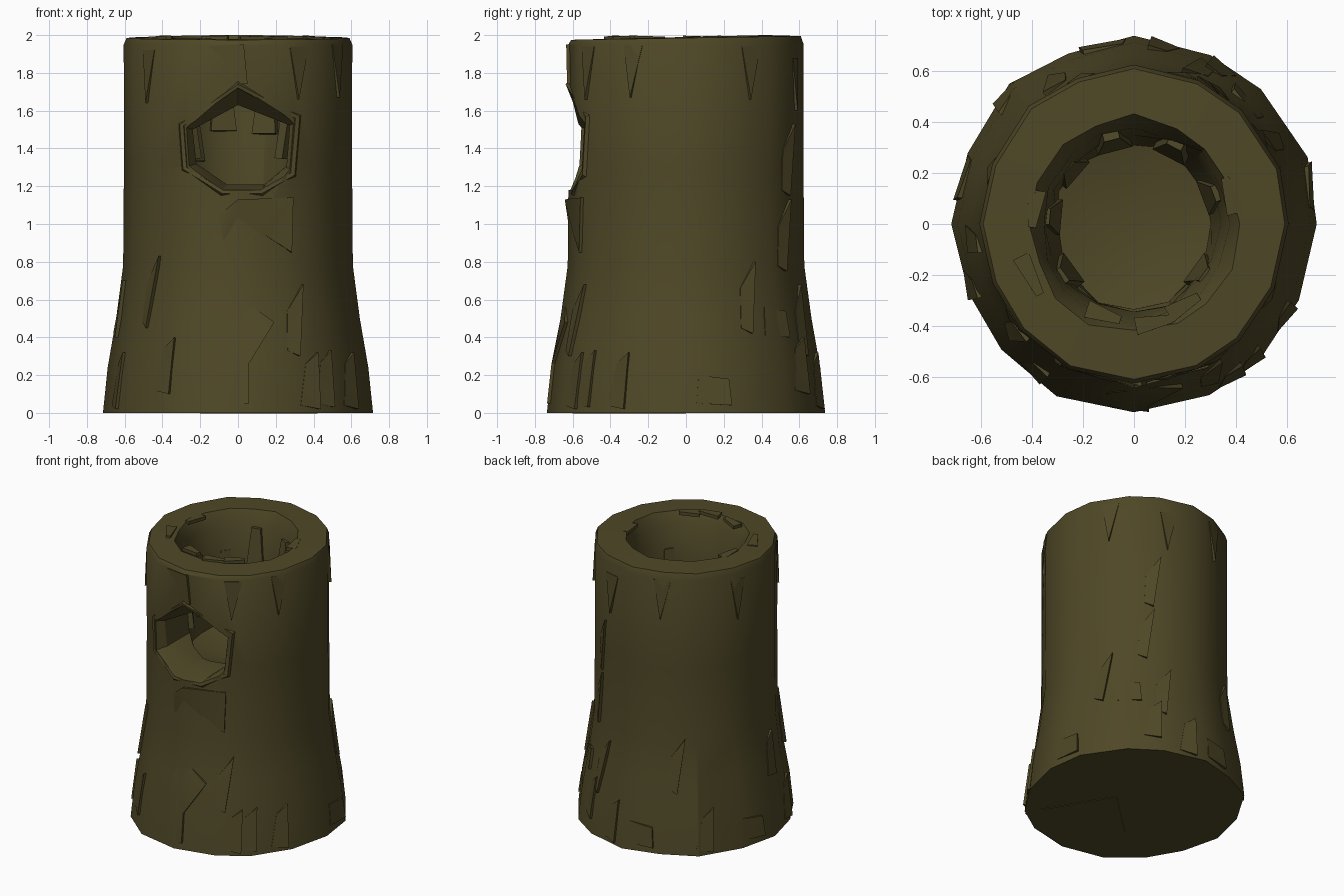
import bpy, bmesh, math, random
from mathutils import Vector
from mathutils.bvhtree import BVHTree

random.seed(7)
if "Cube" in bpy.data.objects:
    bpy.data.objects.remove(bpy.data.objects["Cube"])

bark = bpy.data.materials.new("dark olive bark")
COLOR = (0.078, 0.064, 0.020, 1)
bark.diffuse_color = COLOR
bark.use_nodes = True
bark.node_tree.nodes["Principled BSDF"].inputs["Base Color"].default_value = COLOR
SIDES = 16


def finish(bm, name, angle=30):
    bmesh.ops.recalc_face_normals(bm, faces=bm.faces)
    mesh = bpy.data.meshes.new(name)
    bm.to_mesh(mesh)
    bm.free()
    mesh.materials.append(bark)
    obj = bpy.data.objects.new(name, mesh)
    bpy.context.collection.objects.link(obj)
    bpy.ops.object.select_all(action="DESELECT")
    obj.select_set(True)
    bpy.context.view_layer.objects.active = obj
    if angle:
        bpy.ops.object.shade_smooth_by_angle(angle=math.radians(angle))
    return obj


def bridge(bm, a, b):
    n = len(a)
    for i in range(n):
        j = (i + 1) % n
        bm.faces.new((a[i], a[j], b[j], b[i]))


# Hollow trunk: flared outside, broad top rim, tapering cavity
profile = [(.715, 0), (.69, .24), (.645, .5), (.608, .78), (.604, 1.3),
           (.605, 1.95), (.59, 1.985), (.41, 1.99), (.365, 1.9),
           (.335, 1.65), (.31, 1.2)]
bm = bmesh.new()
turn = [random.uniform(-.05, .05) for _ in range(SIDES)]
bump = [random.uniform(-.02, .012) for _ in range(SIDES)]
for i in range(0, SIDES, 4):
    turn[i] = bump[i] = 0
rings = []
for k, (r, z) in enumerate(profile):
    ring = []
    for i in range(SIDES):
        a = math.tau * i / SIDES + turn[i]
        rr = r + bump[i] * (1 if z < .6 else .5)
        if k > 6:
            rr += random.uniform(-.015, .02)
        lift = .01 * math.sin(a) if k in (6, 7) else 0
        ring.append(bm.verts.new((rr * math.cos(a), 1.03 * rr * math.sin(a), z + lift)))
    rings.append(ring)
for a, b in zip(rings, rings[1:]):
    bridge(bm, a, b)
bm.faces.new(rings[0])
center = bm.verts.new((0, -.02, 1.12))
for i in range(SIDES):
    bm.faces.new((rings[-1][i], rings[-1][(i + 1) % SIDES], center))
trunk = finish(bm, "hollow_trunk", 0)
trunk_tree = BVHTree.FromObject(trunk, bpy.context.evaluated_depsgraph_get())

# Knot hole: a faceted funnel cut through the front wall
outer = [(-.30, 1.52), (0, 1.72), (.32, 1.56), (.29, 1.27), (.12, 1.18), (-.08, 1.18), (-.28, 1.30)]
inner = [(-.24, 1.50), (0, 1.63), (.28, 1.52), (.26, 1.31), (.14, 1.21), (-.06, 1.21), (-.22, 1.32)]
bm = bmesh.new()
loops = [[bm.verts.new((x, y, z)) for x, z in pts]
         for y, pts in ((-.85, outer), (-.6, outer), (-.5, inner), (-.1, inner))]
for a, b in zip(loops, loops[1:]):
    bridge(bm, a, b)
bm.faces.new(loops[0])
bm.faces.new(loops[-1])
cutter = finish(bm, "knot_cutter", 0)
cutter.hide_render = True


def cut(target, tool):
    mod = target.modifiers.new("cut", "BOOLEAN")
    mod.operation = "DIFFERENCE"
    mod.solver = "EXACT"
    mod.object = tool
    bpy.context.view_layer.objects.active = target
    bpy.ops.object.modifier_apply(modifier=mod.name)
    bpy.data.objects.remove(tool)


cut(trunk, cutter)
bpy.ops.object.select_all(action="DESELECT")
trunk.select_set(True)
bpy.context.view_layer.objects.active = trunk
bpy.ops.object.shade_smooth_by_angle(angle=math.radians(30))


def on_bark(angle, u, z, raise_by):
    """Point on the trunk, u sideways along the bark from the given angle."""
    a = math.radians(angle) + u / .62
    d = Vector((math.cos(a), math.sin(a), 0))
    hit = trunk_tree.ray_cast(d * 2 + Vector((0, 0, z)), -d)[0]
    return hit + d * raise_by


# Raised lip around the knot hole
bm = bmesh.new()
lip = []
for grow, height in ((1.16, -.01), (1.07, .014), (1.0, .006), (.98, -.04)):
    lip.append([bm.verts.new(on_bark(-90, x * grow, 1.43 + (z - 1.43) * grow, height))
                for x, z in outer])
for a, b in zip(lip, lip[1:]):
    bridge(bm, a, b)
finish(bm, "knot_lip")


# Bark chips: wedges lifted along one side and buried along the other
def chip(name, angle, pts):
    bm = bmesh.new()
    n = len(pts)
    lo = [bm.verts.new(on_bark(angle, u, z, -.03)) for u, z in pts]
    hi = [bm.verts.new(on_bark(angle, u, z, .018 if i < n // 2 else .003))
          for i, (u, z) in enumerate(pts)]
    bridge(bm, lo, hi)
    bm.faces.new(lo)
    bm.faces.new(hi)
    bmesh.ops.triangulate(bm, faces=bm.faces)
    finish(bm, name)


chip("front_chip", -90, [(.05, .05), (.05, .26), (.18, .48), (.08, .56), (-.03, .55), (-.10, .40), (-.08, .05)])
chip("front_strip", -90, [(.29, .85), (.30, 1.14), (.0, 1.13), (-.10, 1.05), (-.08, .92), (.15, .94)])
chip("brow_chip", -90, [(.05, 1.74), (.03, 1.95), (-.16, 1.94), (-.07, 1.87), (-.06, 1.74)])

shapes = {
    "splinter": [(.05, .0), (.06, .30), (-.01, .24), (-.05, .02)],
    "flake": [(.08, .02), (.07, .16), (-.07, .18), (-.08, .03)],
    "shard": [(.0, .0), (.05, .38), (-.05, .24), (-.06, .03)],
    "hanging": [(-.01, .0), (.06, .28), (-.06, .28)],
}
places = [("splinter", -125, .1), ("shard", -62, .3), ("splinter", -50, .03),
          ("flake", 12, .02), ("shard", 32, .42), ("splinter", -32, .02),
          ("splinter", -58, .02), ("hanging", -28, 1.67), ("hanging", -58, 1.66),
          ("shard", -137, .45), ("hanging", -142, 1.64), ("splinter", 60, .1),
          ("flake", 47, .38), ("shard", 68, .3), ("shard", 58, .75),
          ("hanging", 35, 1.66), ("hanging", 72, 1.6), ("shard", 62, 1.15),
          ("flake", 100, .02), ("shard", 120, .42), ("hanging", 110, 1.66),
          ("splinter", 135, .02), ("flake", 165, .02), ("splinter", 185, .4),
          ("hanging", 160, 1.62), ("splinter", -160, .02), ("splinter", 80, .02)]
for i, (kind, angle, z) in enumerate(places):
    chip(f"bark_{kind}_{i + 1}", angle, [(u, z + v) for u, v in shapes[kind]])


# Splinters standing off the cavity wall and cracked flakes on the rim
def slab(name, base, tip, width, thick):
    bm = bmesh.new()
    base, tip = Vector(base), Vector(tip)
    side = (tip - base).cross(Vector((0, 0, 1)))
    if side.length < .05:
        side = Vector((-base.y, base.x, 0))
    side = side.normalized() * width
    out = side.cross(tip - base).normalized() * thick
    ends = [[bm.verts.new(p + s * w + out * t) for s, t in ((side, -1), (side, 1), (-side, 1), (-side, -1))]
            for p, w in ((base, 1), (tip, .45))]
    bridge(bm, *ends)
    for e in ends:
        bm.faces.new(e)
    finish(bm, name)


for i, deg in enumerate((20, 62, 105, 140, 175, 215, 325)):
    c, s = math.cos(math.radians(deg)), math.sin(math.radians(deg))
    low = random.uniform(1.3, 1.5)
    slab(f"cavity_splinter_{i + 1}", (.31 * c, .32 * s, low),
         (.355 * c, .365 * s, low + .4), .07, .025)
for i, (deg, r) in enumerate(((205, .46), (15, .40), (250, .38), (280, .40), (300, .38), (170, .40))):
    a, b = math.radians(deg - 9), math.radians(deg + 12)
    slab(f"rim_flake_{i + 1}", (r * math.cos(a), r * math.sin(a), 1.98),
         (r * math.cos(b), r * math.sin(b), 1.985), .035, .012)

# Thin plate set into the underside
bm = bmesh.new()
plate = [[bm.verts.new((x, y, z)) for x, y in ((.15, 0), (-.20, -.33), (.12, -.60), (.42, -.45))]
         for z in (-.004, .004)]
bridge(bm, *plate)
for p in plate:
    bm.faces.new(p)
finish(bm, "underside_plate")
